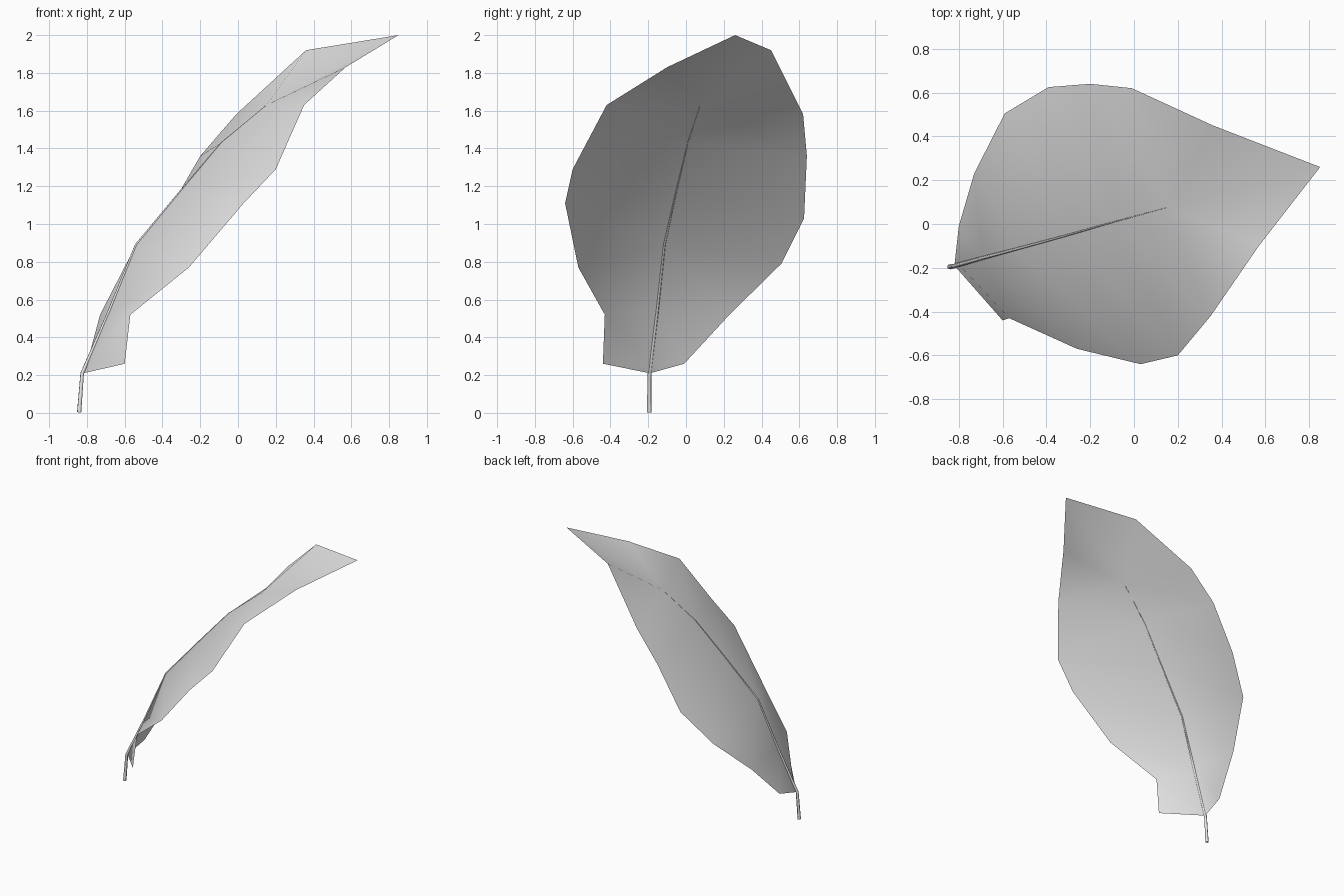
import bpy, bmesh
from mathutils import Vector

cube = bpy.data.objects.get("Cube")
if cube:
    bpy.data.objects.remove(cube, do_unlink=True)

grey = bpy.data.materials.new("light_grey")
grey.use_nodes = True
colour = (0.8, 0.8, 0.8, 1)
grey.diffuse_color = colour
grey.node_tree.nodes["Principled BSDF"].inputs["Base Color"].default_value = colour

# Cross rows of the blade from stalk to tip: left edge, midrib, right edge
base = (-0.82, -0.19, 0.21)
tip = (0.85, 0.26, 2.0)
top_rib = (0.15, 0.075, 1.63)
rows = [
    (base, base, base),
    ((-0.80, -0.01, 0.26), (-0.80, -0.185, 0.26), (-0.60, -0.44, 0.26)),
    ((-0.73, 0.23, 0.52), (-0.69, -0.155, 0.52), (-0.57, -0.43, 0.52)),
    ((-0.59, 0.505, 0.79), (-0.54, -0.115, 0.89), (-0.26, -0.57, 0.77)),
    ((-0.39, 0.625, 1.03), (-0.30, -0.05, 1.18), (0.03, -0.64, 1.11)),
    ((-0.20, 0.64, 1.36), (-0.09, 0.01, 1.43), (0.20, -0.60, 1.29)),
    ((-0.01, 0.62, 1.58), top_rib, (0.35, -0.42, 1.63)),
    ((0.36, 0.45, 1.92), top_rib, (0.57, -0.10, 1.83)),
    (tip, tip, tip),
]

# Blade: a thin sheet; repeated corners become triangle fans
bm = bmesh.new()
verts = {}


def vert(p):
    if p not in verts:
        verts[p] = bm.verts.new(p)
    return verts[p]


for low, high in zip(rows, rows[1:]):
    for a in (0, 1):
        corners = [low[a], low[a + 1], high[a + 1], high[a]]
        unique = list(dict.fromkeys(corners))
        if len(unique) > 2:
            bm.faces.new([vert(p) for p in unique])
for face in bm.faces:
    face.smooth = True
mesh = bpy.data.meshes.new("leaf_blade")
bm.to_mesh(mesh)
bm.free()
mesh.materials.append(grey)
bpy.context.collection.objects.link(bpy.data.objects.new("leaf_blade", mesh))

# Stalk and midrib: one tapering tube along the middle of the blade
path = [(-0.841, -0.195, 0.003), (-0.825, -0.193, 0.21)]
path += [row[1] for row in rows[2:7]]
curve = bpy.data.curves.new("stalk", "CURVE")
curve.dimensions = "3D"
curve.bevel_depth = 0.012
curve.bevel_resolution = 1
curve.use_fill_caps = True
spline = curve.splines.new("POLY")
spline.points.add(len(path) - 1)
for i, (point, p) in enumerate(zip(spline.points, path)):
    point.co = Vector(p).to_4d()
    point.radius = 1 - 0.95 * i / (len(path) - 1)
spline.use_smooth = True
curve.materials.append(grey)
bpy.context.collection.objects.link(bpy.data.objects.new("stalk", curve))
